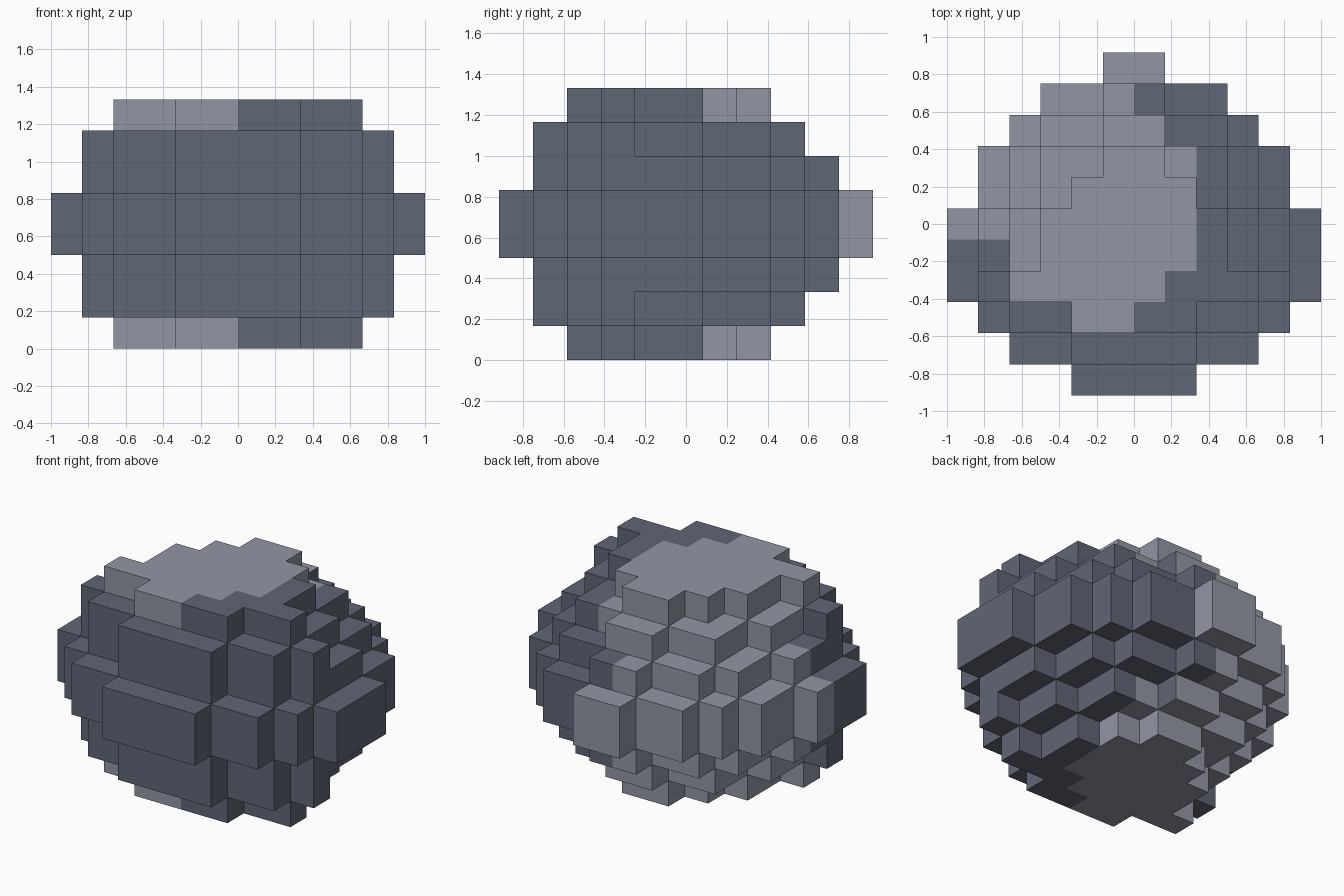
import bpy
import bmesh
from mathutils import Vector

if "Cube" in bpy.data.objects:
    bpy.data.objects.remove(bpy.data.objects["Cube"], do_unlink=True)

CELL = 1 / 6
ROWS = 11

# Half width, in cells, of each row from front to back
cap = [0, 0, 2, 4, 3, 3, 2, 1, 0, 0, 0]
shoulder = [0, 2, 4, 5, 4, 4, 3, 3, 1, 0, 0]
flank = [0, 2, 4, 5, 5, 5, 4, 4, 3, 1, 0]
belt = [2, 4, 5, 6, 6, 6, 5, 5, 4, 3, 1]
upper = [belt, flank, shoulder, cap]
layers = upper[::-1] + upper

# Pale patch: first and last column limit of each row
pale_start = [0, 0, -2, -4, -4, -6, -6, -6, -6, -6, -6]
pale_end = [0, 0, 0, 1, 2, 2, 2, 2, 1, 0, 1]


def make_material(name, color):
    mat = bpy.data.materials.new(name)
    mat.use_nodes = True
    mat.diffuse_color = color
    bsdf = mat.node_tree.nodes["Principled BSDF"]
    bsdf.inputs["Base Color"].default_value = color
    bsdf.inputs["Roughness"].default_value = 0.9
    return mat


def filled(i, j, k):
    if not (0 <= j < ROWS and 0 <= k < len(layers)):
        return False
    half = layers[k][j]
    return -half <= i < half


def is_pale(i, j, normal):
    # The right flank of the narrow back shoulder stays dark
    if normal.x > 0 and j == 8:
        return False
    return pale_start[j] <= i < pale_end[j]


def add_face(bm, centre, normal, pale):
    # Outward facing square on one side of a cell
    u = Vector((normal.y, normal.z, normal.x))
    v = normal.cross(u)
    middle = centre + normal / 2
    corners = [middle + (a * u + b * v) / 2
               for a, b in ((-1, -1), (1, -1), (1, 1), (-1, 1))]
    face = bm.faces.new([bm.verts.new(c * CELL) for c in corners])
    face.material_index = int(pale)


# Outer skin of the stepped boulder
bm = bmesh.new()
directions = [Vector(s * (a == axis) for a in range(3))
              for axis in range(3) for s in (-1, 1)]
for k, layer in enumerate(layers):
    for j, half in enumerate(layer):
        for i in range(-half, half):
            centre = Vector((i + 0.5, j + 0.5 - ROWS / 2, k + 0.5))
            for n in directions:
                if not filled(i + n.x, int(j + n.y), int(k + n.z)):
                    add_face(bm, centre, n, is_pale(i, j, n))
bmesh.ops.remove_doubles(bm, verts=bm.verts, dist=0.001)

mesh = bpy.data.meshes.new("stepped_boulder")
bm.to_mesh(mesh)
bm.free()
mesh.materials.append(make_material("dark_slate", (0.118, 0.132, 0.18, 1)))
mesh.materials.append(make_material("pale_stone", (0.29, 0.303, 0.375, 1)))
boulder = bpy.data.objects.new("stepped_boulder", mesh)
bpy.context.collection.objects.link(boulder)
